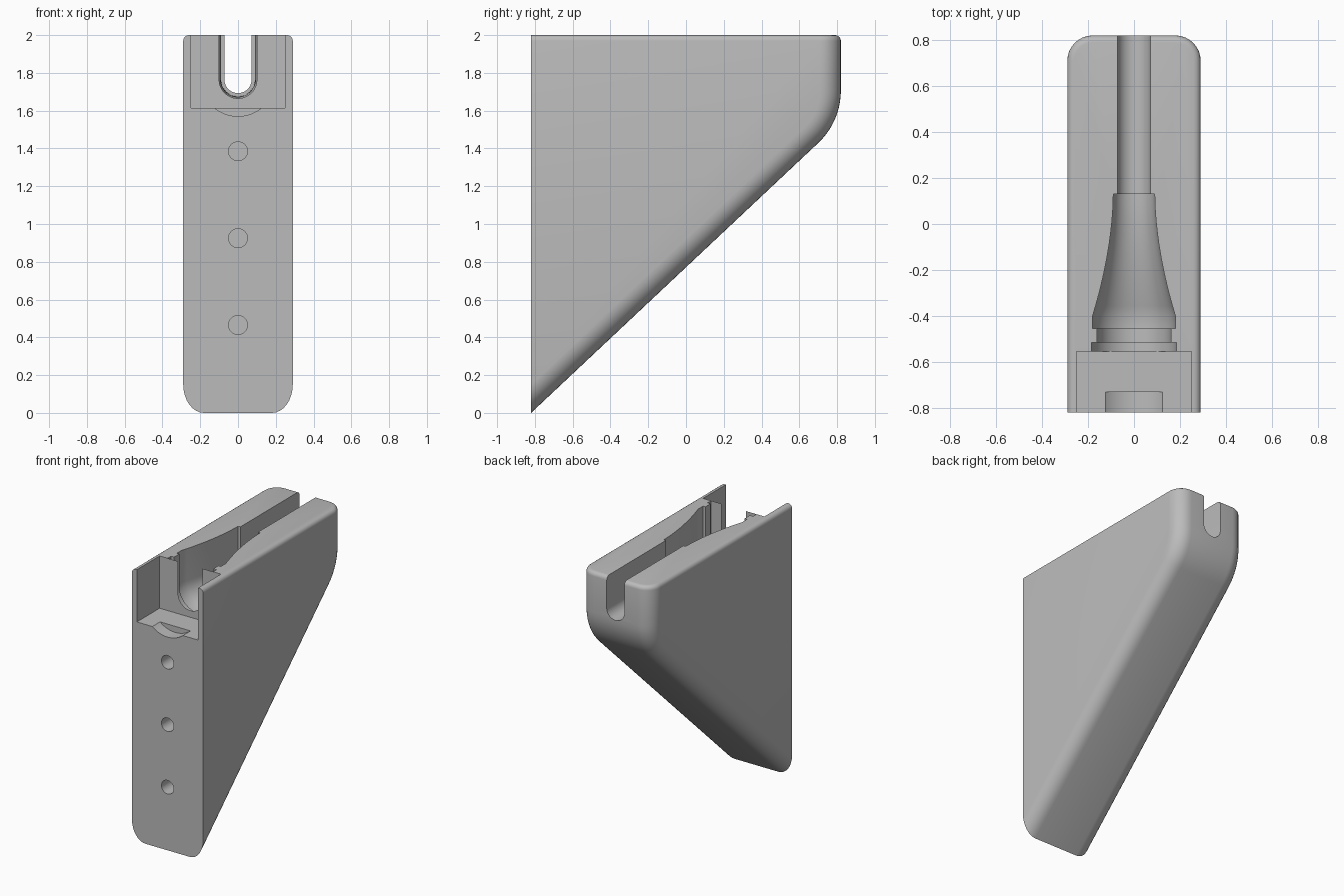
import bpy, bmesh, math
from mathutils import Matrix, Vector

cube = bpy.data.objects.get("Cube")
if cube:
    bpy.data.objects.remove(cube, do_unlink=True)

FRONT, BACK, TOP, HALF = -0.82, 0.82, 2.0, 0.29
AXIS_Z = 1.765          # centre height of the rounded channel

grey = bpy.data.materials.new("plain grey")
grey.use_nodes = True
colour = (0.5, 0.5, 0.5, 1)
grey.diffuse_color = colour
grey.node_tree.nodes["Principled BSDF"].inputs["Base Color"].default_value = colour


def make_object(name, bm):
    bmesh.ops.recalc_face_normals(bm, faces=bm.faces)
    mesh = bpy.data.meshes.new(name)
    bm.to_mesh(mesh)
    bm.free()
    mesh.materials.append(grey)
    obj = bpy.data.objects.new(name, mesh)
    bpy.context.collection.objects.link(obj)
    return obj


def trim(bm, point, normal):
    """Cut away everything on the normal side and cap the opening."""
    geom = bm.verts[:] + bm.edges[:] + bm.faces[:]
    cut = bmesh.ops.bisect_plane(bm, geom=geom, plane_co=point, plane_no=normal,
                                 clear_outer=True)["geom_cut"]
    bmesh.ops.contextual_create(bm, geom=[e for e in cut if isinstance(e, bmesh.types.BMEdge)])


def wedge():
    """Side profile extruded across x, with rounded slope, back and top edges."""
    slope = 0.94
    corner = Vector((BACK, slope * (BACK - FRONT)))
    along = Vector((-1, -slope)).normalized()
    tangent = 0.165
    a, b = corner + along * tangent, corner + Vector((0, tangent))
    radius = tangent * math.tan((math.pi - math.atan2(1, slope)) / 2)
    centre = Vector((b.x - radius, b.y))
    sweep = math.atan2(1, slope)
    arc = [centre + radius * Vector((math.cos(t), math.sin(t)))
           for t in (-sweep * (1 - i / 10) for i in range(11))]
    start = FRONT - 0.4
    profile = [Vector((start, slope * (start - FRONT)))] + arc
    profile += [Vector((BACK, TOP + 0.3)), Vector((start, TOP + 0.3))]
    bm = bmesh.new()
    face = bm.faces.new([bm.verts.new((-HALF, p.x, p.y)) for p in profile])
    moved = bmesh.ops.extrude_face_region(bm, geom=[face])["geom"]
    bmesh.ops.translate(bm, vec=(2 * HALF, 0, 0),
                        verts=[v for v in moved if isinstance(v, bmesh.types.BMVert)])
    bmesh.ops.recalc_face_normals(bm, faces=bm.faces)
    # Round both rims of the slope and back
    rims = []
    for e in bm.edges:
        p, q = e.verts[0].co, e.verts[1].co
        across = abs(p.x - q.x) > 0.01
        on_top = min(p.z, q.z) > TOP
        on_front = max(p.y, q.y) < FRONT
        if not (across or on_top or on_front):
            rims.append(e)
    bmesh.ops.bevel(bm, geom=rims, offset=0.11, segments=8, profile=0.5,
                    affect='EDGES', clamp_overlap=False)
    trim(bm, (0, FRONT, 0), (0, -1, 0))
    trim(bm, (0, 0, TOP), (0, 0, 1))
    # Small round along the top rim, except at the front
    bmesh.ops.recalc_face_normals(bm, faces=bm.faces)
    top_rim = [e for e in bm.edges
               if all(abs(v.co.z - TOP) < 1e-4 for v in e.verts)
               and not all(abs(v.co.y - FRONT) < 1e-4 for v in e.verts)]
    bmesh.ops.bevel(bm, geom=top_rim, offset=0.03, segments=4, profile=0.5,
                    affect='EDGES', clamp_overlap=False)
    return make_object("wedge_body", bm)


def channel():
    """Open-topped U channel lofted through stations of (y, radius)."""
    stations = [(FRONT - 0.1, 0.195), (-0.73, 0.195), (-0.73, 0.1), (-0.555, 0.1),
                (-0.555, 0.185), (-0.515, 0.185), (-0.515, 0.16), (-0.455, 0.16),
                (-0.455, 0.18)]
    for i in range(13):
        t = 1 - i / 12
        stations.append((0.13 - 0.53 * t, 0.09 + 0.09 * t ** 1.8))
    stations += [(0.13, 0.072), (BACK + 0.1, 0.072)]
    bm = bmesh.new()
    rings = []
    for y, r in stations:
        pts = [(-r, TOP + 0.2)]
        pts += [(-r * math.cos(math.pi * k / 24), AXIS_Z - r * math.sin(math.pi * k / 24))
                for k in range(25)]
        pts.append((r, TOP + 0.2))
        rings.append([bm.verts.new((x, y, z)) for x, z in pts])
    for near, far in zip(rings, rings[1:]):
        for k in range(len(near)):
            j = (k + 1) % len(near)
            bm.faces.new((near[k], near[j], far[j], far[k]))
    bm.faces.new(rings[0])
    bm.faces.new(rings[-1])
    return make_object("channel_cutter", bm)


def pocket():
    """Square recess at the top of the front."""
    bm = bmesh.new()
    low, high = Vector((-0.25, FRONT - 0.2, 1.615)), Vector((0.25, -0.555, TOP + 0.3))
    size = high - low
    bmesh.ops.create_cube(bm, size=1, matrix=Matrix.Translation((low + high) / 2)
                          @ Matrix.Diagonal((*size, 1)))
    return make_object("pocket_cutter", bm)


def screw_hole(z):
    bm = bmesh.new()
    turn = Matrix.Rotation(math.pi / 2, 4, 'X')
    bmesh.ops.create_cone(bm, cap_ends=True, segments=32, radius1=0.05, radius2=0.05,
                          depth=0.4, matrix=Matrix.Translation((0, FRONT, z)) @ turn)
    return make_object("screw_hole_cutter", bm)


body = wedge()
cutters = [pocket(), channel()] + [screw_hole(z) for z in (0.465, 0.925, 1.385)]
for cutter in cutters:
    cutter.hide_render = True
    mod = body.modifiers.new(cutter.name, 'BOOLEAN')
    mod.operation = 'DIFFERENCE'
    mod.solver = 'EXACT'
    mod.object = cutter

# Bake the cuts and drop the cutters
bpy.context.view_layer.update()
baked = bpy.data.meshes.new_from_object(body.evaluated_get(bpy.context.evaluated_depsgraph_get()))
body.modifiers.clear()
body.data = baked
for cutter in cutters:
    bpy.data.objects.remove(cutter, do_unlink=True)

bpy.ops.object.select_all(action='DESELECT')
body.select_set(True)
bpy.context.view_layer.objects.active = body
bpy.ops.object.shade_smooth_by_angle(angle=math.radians(30))
